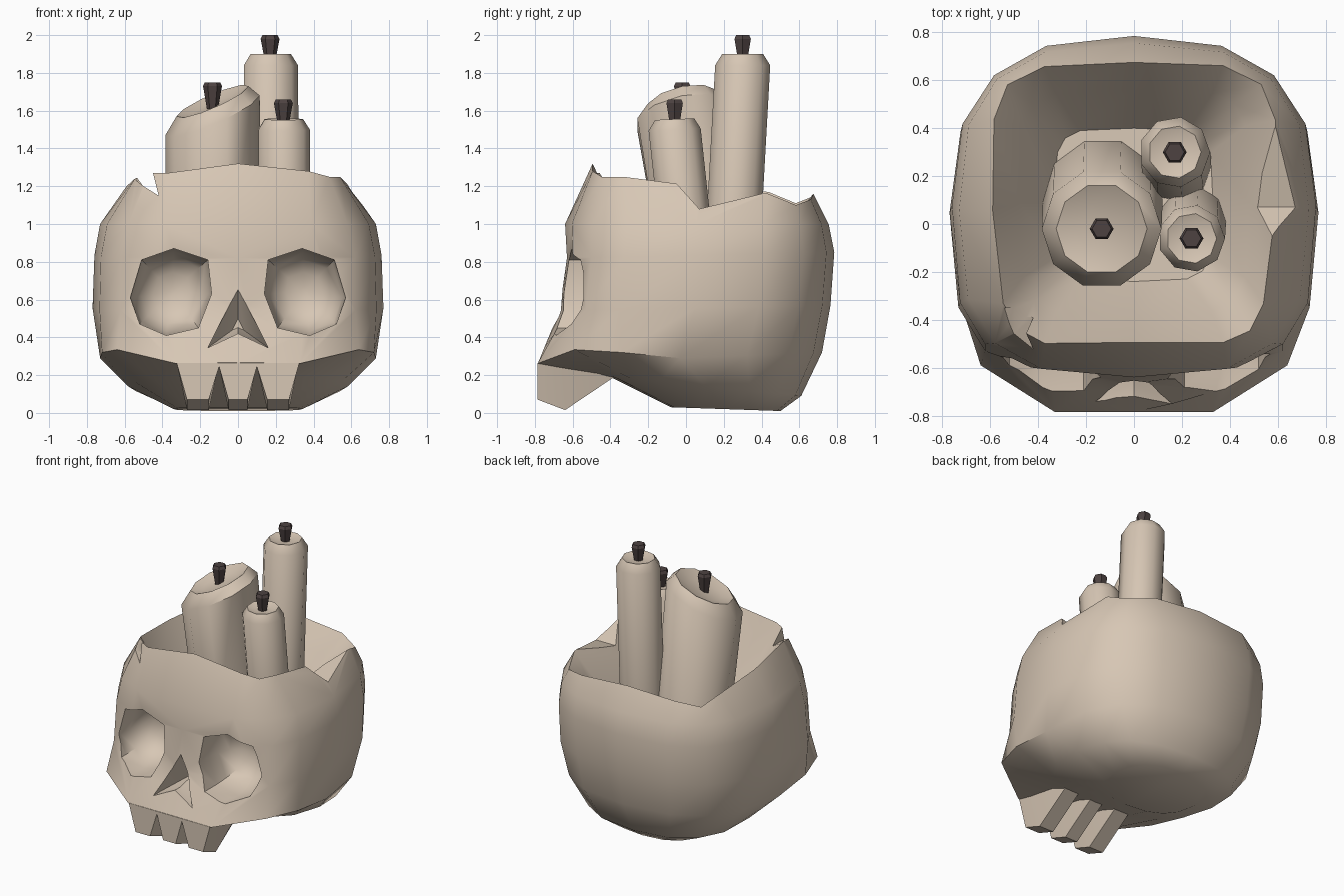
import bpy, bmesh, math

if "Cube" in bpy.data.objects:
    bpy.data.objects.remove(bpy.data.objects["Cube"])

def material(name, rgb):
    m = bpy.data.materials.new(name)
    m.diffuse_color = (*rgb, 1)
    m.use_nodes = True
    m.node_tree.nodes["Principled BSDF"].inputs["Base Color"].default_value = m.diffuse_color
    return m

BONE = material("beige", (0.68, 0.57, 0.46))
WICK = material("dark brown", (0.075, 0.055, 0.053))

def loft(name, rings, mat):
    """Closed solid through rings of equal length, with both ends capped."""
    bm = bmesh.new()
    vs = [[bm.verts.new(p) for p in r] for r in rings]
    n = len(rings[0])
    for a, b in zip(vs, vs[1:]):
        for i in range(n):
            j = (i + 1) % n
            bm.faces.new((a[i], a[j], b[j], b[i]))
    bm.faces.new(vs[0])
    bm.faces.new(vs[-1])
    bmesh.ops.recalc_face_normals(bm, faces=bm.faces)
    me = bpy.data.meshes.new(name)
    bm.to_mesh(me)
    bm.free()
    me.materials.append(mat)
    ob = bpy.data.objects.new(name, me)
    bpy.context.collection.objects.link(ob)
    return ob

def activate(ob):
    bpy.ops.object.select_all(action='DESELECT')
    ob.select_set(True)
    bpy.context.view_layer.objects.active = ob

def smooth(ob, deg):
    activate(ob)
    bpy.ops.object.shade_smooth_by_angle(angle=math.radians(deg))

def cut(ob, cutter):
    m = ob.modifiers.new("cut", 'BOOLEAN')
    m.operation, m.solver, m.object = 'DIFFERENCE', 'EXACT', cutter
    activate(ob)
    bpy.ops.object.modifier_apply(modifier=m.name)
    bpy.data.objects.remove(cutter)

def spow(v, e):
    return math.copysign(abs(v) ** e, v)

def skull_ring(w, yf, yb, zf, zb, ef, eb):
    """Rounded-square ring; ef / eb set how boxy the front / back is."""
    out, yc, h = [], (yf + yb) / 2, (yb - yf) / 2
    for i in range(16):
        c, s = math.cos(i * math.pi / 8), math.sin(i * math.pi / 8)
        if abs(c) < 1e-6: c = 0
        if abs(s) < 1e-6: s = 0
        e = eb if s >= 0 else ef
        x, y = w * spow(c, e), yc + h * spow(s, e)
        out.append((x, y, zf + (zb - zf) * (y - yf) / (yb - yf)))
    return out

def lerp(a, b, t):
    return tuple(p + (q - p) * t for p, q in zip(a, b))

# skull: outer wall, uneven rim, inner bowl
outer = [skull_ring(.34, -.08, .50, .03, .01, .8, .8),
         skull_ring(.58, -.40, .61, .19, .09, .75, .8),
         skull_ring(.73, -.785, .72, .26, .32, .6, .78),
         skull_ring(.77, -.67, .765, .54, .57, .62, .78),
         skull_ring(.76, -.63, .785, .82, .85, .58, .76),
         skull_ring(.73, -.64, .755, 1.0, 1.0, .66, .70)]
# cheek corners and the flat upper jaw between them
for side, k in ((1, 13), (-1, 11)):
    outer[2][k] = (side * .33, -.785, .262)
    outer[2][k + side] = (side * .64, -.59, .335)
    outer[2][k + 2 * side] = (side * .72, -.34, .32)
    outer[3][k] = (side * .35, -.625, .55)
top = skull_ring(.57, -.53, .64, 1.25, 1.25, .42, .40)
rim_z = [1.2, 1.16, 1.10, 1.13, 1.16, 1.14, 1.11, 1.17,
         1.20, 1.24, 1.27, 1.27, 1.32, 1.28, 1.25, 1.25]
rim = []
for a, b, z in zip(outer[-1], top, rim_z):
    p = lerp(a, b, (z - 1.0) / .25)
    # the rim itself leans in to a thin edge
    rim.append((p[0] * .98, p[1] * .99, z))
inner_mid = skull_ring(.48, -.38, .56, 1.04, 1.0, .42, .40)
inner_floor = skull_ring(.33, -.24, .40, .80, .78, .42, .40)
skull = loft("skull", outer + [rim, inner_mid, inner_floor], BONE)

# eye sockets: rounded eight-sided hollows; nose: tapered chevron
eye = [(.51, .81), (.34, .87), (.16, .81), (.14, .63),
       (.21, .45), (.38, .41), (.52, .47), (.57, .61)]
nose = [(0, .66), (.16, .345), (0, .42), (-.16, .345)]

def socket(outline, cx, cz, steps, side=1):
    return loft("cutter", [[(side * (cx + (x - cx) * s), y, cz + (z - cz) * s)
                            for x, z in outline] for y, s in steps], BONE)

for side in (1, -1):
    cut(skull, socket(eye, .35, .64, [(-.95, 1), (-.54, 1), (-.45, .92), (-.37, .74),
                                      (-.325, .45), (-.31, .1)], side))
cut(skull, socket(nose, 0, .46, [(-.95, 1), (-.66, 1), (-.52, .2)]))

# broken notches in the rim
chip = [(-.10, 1.27), (.07, 1.08), (.40, 1.16), (.40, 1.5), (-.10, 1.5)]
cut(skull, loft("cutter", [[(x, y, z) for y, z in chip] for x in (.3, .95)], BONE))
crack = [(-.57, 1.4), (-.55, 1.24), (-.50, 1.20), (-.42, 1.15), (-.45, 1.27), (-.43, 1.4)]
cut(skull, loft("cutter", [[(x, y, z) for x, z in crack] for y in (-.9, -.35)], BONE))
smooth(skull, 46)

# upper teeth: one block with two V gaps, running back under the skull
half = [(.05, 0), (.10, .9), (.155, 0), (.27, 0), (.325, 1)]
teeth_profile = [(-x, t) for x, t in reversed(half)] + half
teeth = loft("teeth", [[(x, y, lo + (hi - lo) * t) for x, t in teeth_profile]
                       for y, lo, hi in ((-.785, .07, .265), (-.64, .015, .29),
                                         (-.38, .19, .30))], BONE)
smooth(teeth, 20)

# candles: leaning bodies with a bevelled, slightly sunken top and a flared wick
def circle(cx, cy, z, r, n, sx=0, sy=0):
    return [(cx + r * math.cos(a), cy + r * math.sin(a),
             z + sx * r * math.cos(a) + sy * r * math.sin(a))
            for a in (k * 2 * math.pi / n for k in range(n))]

def candle(name, base, tip, r, r_top, z_shoulder, z_top, sink, tilt, n, wick_z):
    (bx, by), (tx, ty) = base, tip
    body = loft(name, [circle(bx, by, .76, r, n),
                       circle(tx, ty, z_shoulder, r, n, *tilt),
                       circle(tx, ty, z_top, r_top, n, *tilt),
                       circle(tx, ty, z_top - sink, r_top * .6, n, *tilt)], BONE)
    smooth(body, 46)
    loft(name + "_wick", [circle(tx, ty, z_top - sink - .02, .028, 6),
                          circle(tx, ty, wick_z - .02, .05, 6),
                          circle(tx, ty, wick_z, .04, 6)], WICK)

candle("wide_candle", (-.13, .11), (-.135, -.02), .25, .19, 1.575, 1.65, .03, (.42, .2), 10, 1.75)
candle("tall_candle", (.175, .24), (.17, .30), .148, .11, 1.84, 1.90, .015, (0, 0), 9, 2.0)
candle("short_candle", (.245, .02), (.24, -.06), .14, .105, 1.50, 1.555, .015, (0, .04), 9, 1.66)
